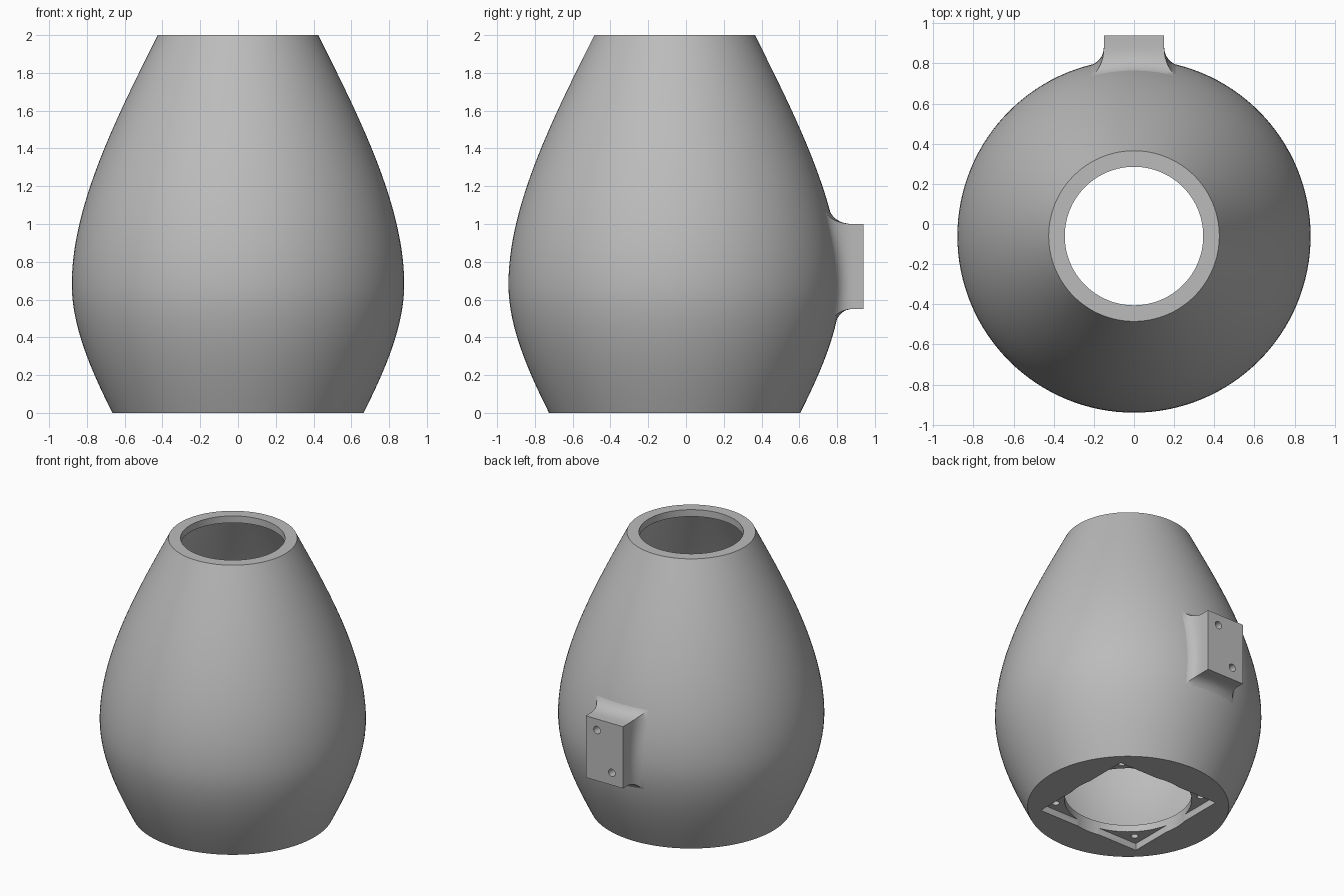
import bpy
import bmesh
from math import radians, pi, sqrt
from mathutils import Vector, Matrix
from mathutils.geometry import interpolate_bezier

cube = bpy.data.objects.get("Cube")
if cube:
    bpy.data.objects.remove(cube, do_unlink=True)

AXIS_Y = -0.06      # the shell's axis
WALL = 0.08

grey = bpy.data.materials.new("plain grey")
grey.use_nodes = True
grey.diffuse_color = (0.5, 0.5, 0.5, 1)
grey.node_tree.nodes["Principled BSDF"].inputs["Base Color"].default_value = grey.diffuse_color


def make_object(name, bm):
    bmesh.ops.recalc_face_normals(bm, faces=bm.faces[:])
    mesh = bpy.data.meshes.new(name)
    bm.to_mesh(mesh)
    bm.free()
    mesh.materials.append(grey)
    obj = bpy.data.objects.new(name, mesh)
    bpy.context.collection.objects.link(obj)
    return obj


def cylinder(name, centre, radius, depth, rotation=Matrix()):
    bm = bmesh.new()
    bmesh.ops.create_cone(bm, cap_ends=True, segments=24, radius1=radius, radius2=radius,
                          depth=depth, matrix=Matrix.Translation(centre) @ rotation)
    return make_object(name, bm)


def finish(obj, cutters):
    """Cut the holes, then smooth everything but the hard edges."""
    bpy.ops.object.select_all(action='DESELECT')
    bpy.context.view_layer.objects.active = obj
    obj.select_set(True)
    for cutter in cutters:
        mod = obj.modifiers.new("cut", 'BOOLEAN')
        mod.operation = 'DIFFERENCE'
        mod.solver = 'EXACT'
        mod.object = cutter
        bpy.ops.object.modifier_apply(modifier=mod.name)
        bpy.data.objects.remove(cutter, do_unlink=True)
    bpy.ops.object.shade_smooth_by_angle(angle=radians(25))


# Outer outline as (radius, height): two curves meeting at the belly
def curve(points, count):
    a, b, c, d = [Vector((r, 0, z)) for r, z in points]
    return [(p.x, p.z) for p in interpolate_bezier(a, b, c, d, count)]


lower = curve([(0.665, 0), (0.77, 0.21), (0.88, 0.45), (0.88, 0.68)], 16)
upper = curve([(0.88, 0.68), (0.88, 1.1), (0.64, 1.57), (0.425, 2)], 28)
outline = lower + upper[1:]


def radius_at(z):
    for (r0, z0), (r1, z1) in zip(outline, outline[1:]):
        if z <= z1:
            return r0 + (r1 - r0) * (z - z0) / (z1 - z0)
    return outline[-1][0]


def surface_y(x, z):
    return AXIS_Y + sqrt(radius_at(z) ** 2 - x * x)


# Hollow shell: outline, top lip, inner wall, floor and round floor opening
FLOOR, LIP = 0.1, 1.95
inner = [(r - WALL, z) for r, z in outline if FLOOR + 0.02 < z < LIP - 0.02]
inner = [(radius_at(FLOOR) - WALL, FLOOR)] + inner + [(radius_at(LIP) - WALL, LIP)]
profile = outline + [(0.345, 2), (0.345, LIP)] + inner[::-1] + [(0.42, FLOOR), (0.42, 0)]

bm = bmesh.new()
verts = [bm.verts.new((r, AXIS_Y, z)) for r, z in profile]
edges = [bm.edges.new((verts[i - 1], verts[i])) for i in range(len(verts))]
bmesh.ops.spin(bm, geom=verts + edges, cent=(0, AXIS_Y, 0), axis=(0, 0, 1),
               angle=2 * pi, steps=128)
bmesh.ops.remove_doubles(bm, verts=bm.verts[:], dist=0.0005)
shell = make_object("shell", bm)

# Square recess under the floor and its four screw holes
bm = bmesh.new()
bmesh.ops.create_cube(bm, size=1, matrix=Matrix.Translation((0, AXIS_Y, 0))
                      @ Matrix.Diagonal((0.82, 0.82, 0.1, 1)))
cutters = [make_object("recess_cutter", bm)]
for sx in (-1, 1):
    for sy in (-1, 1):
        cutters.append(cylinder("floor_hole_cutter", (sx * 0.34, AXIS_Y + sy * 0.34, 0.06),
                                0.025, 0.2))
finish(shell, cutters)

# Mounting block on the back, flaring into the shell
HALF_W, Z_MID, HALF_H, FACE_Y, FLARE = 0.15, 0.775, 0.225, 0.94, 0.09
STEPS = 8
corners = [(-1, -1), (1, -1), (1, 1), (-1, 1)]
strands = []
for i, (u0, v0) in enumerate(corners):
    u1, v1 = corners[(i + 1) % 4]
    for k in range(STEPS):
        t = k / STEPS
        u, v = u0 + (u1 - u0) * t, v0 + (v1 - v0) * t
        x, z = u * HALF_W, Z_MID + v * HALF_H
        ex, ez = u * (HALF_W + FLARE), Z_MID + v * (HALF_H + FLARE)
        start = Vector((x, 0.885, z))
        bend = Vector((x, surface_y(x, z), z))
        end = Vector((ex, surface_y(ex, ez) - 0.004, ez))
        strand = [Vector((x, FACE_Y, z))]
        for s in range(9):
            w = s / 8
            strand.append(start * (1 - w) ** 2 + bend * 2 * w * (1 - w) + end * w * w)
        strand.append(Vector((x, 0.75, z)))
        strands.append(strand)

bm = bmesh.new()
rings = [[bm.verts.new(p) for p in ring] for ring in zip(*strands)]
for a, b in zip(rings, rings[1:]):
    for i in range(len(a)):
        bm.faces.new((a[i - 1], a[i], b[i], b[i - 1]))
bm.faces.new(rings[0])
bm.faces.new(rings[-1])
mount = make_object("mounting_block", bm)

# Two screw holes on a diagonal of the block's face
sideways = Matrix.Rotation(pi / 2, 4, 'X')
finish(mount, [cylinder("mount_hole_cutter", (s * 0.06, 0.92, 0.78 + s * 0.14),
                        0.027, 0.24, sideways) for s in (-1, 1)])
